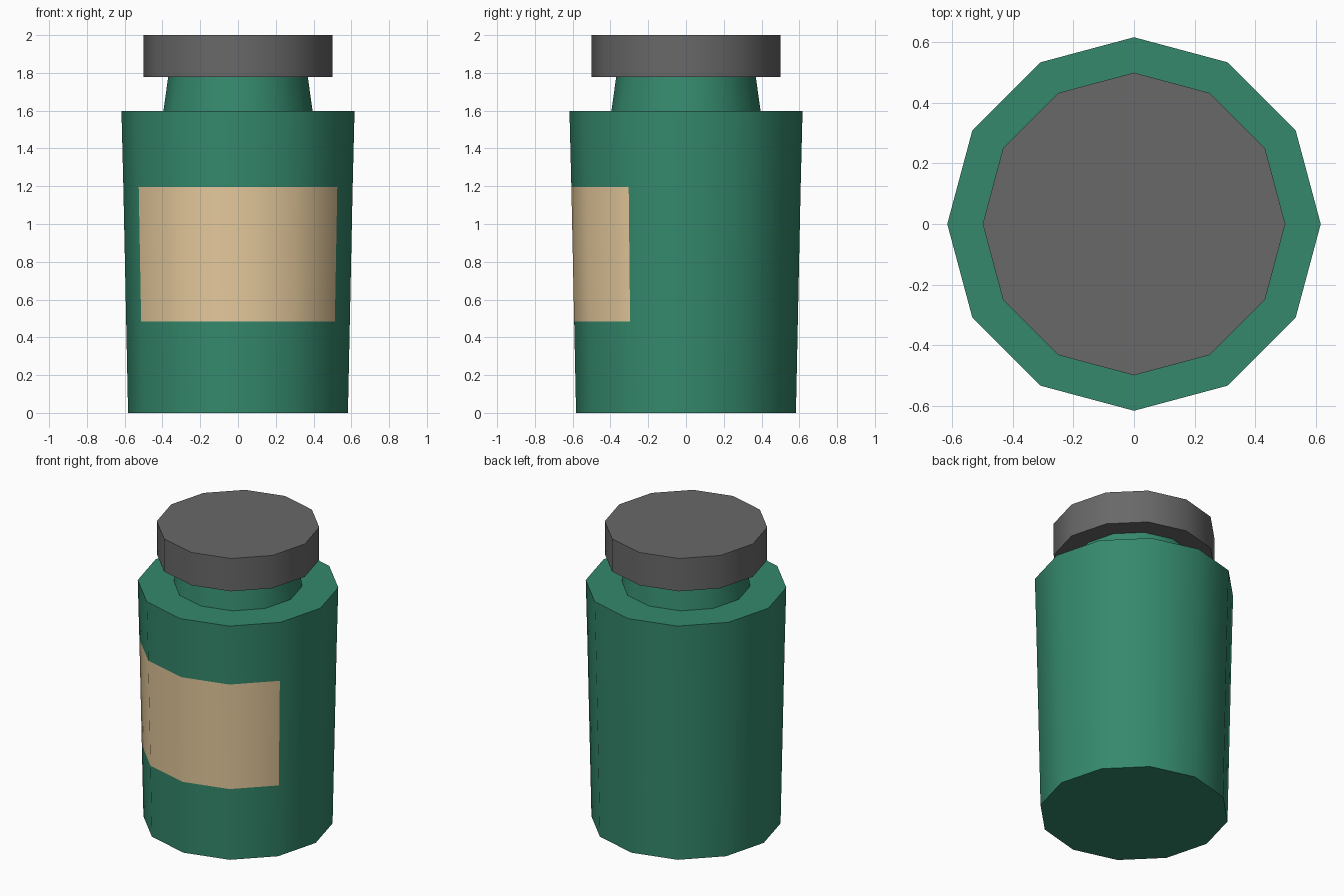
import bpy, bmesh, math

if "Cube" in bpy.data.objects:
    bpy.data.objects.remove(bpy.data.objects["Cube"])

SIDES = 12


def material(name, rgb):
    m = bpy.data.materials.new(name)
    m.diffuse_color = (*rgb, 1)
    m.use_nodes = True
    m.node_tree.nodes["Principled BSDF"].inputs["Base Color"].default_value = m.diffuse_color
    return m


def lathe(name, profile, mats):
    """Closed 12-sided solid from (radius, z) rings, bottom to top."""
    bm = bmesh.new()
    rings = [[bm.verts.new((r * math.cos(math.tau * i / SIDES),
                            r * math.sin(math.tau * i / SIDES), z))
              for i in range(SIDES)] for r, z in profile]
    for a, b in zip(rings, rings[1:]):
        for i in range(SIDES):
            j = (i + 1) % SIDES
            bm.faces.new((a[i], a[j], b[j], b[i]))
    bm.faces.new(rings[0][::-1])
    bm.faces.new(rings[-1])
    mesh = bpy.data.meshes.new(name)
    bm.to_mesh(mesh)
    bm.free()
    for m in mats:
        mesh.materials.append(m)
    obj = bpy.data.objects.new(name, mesh)
    bpy.context.collection.objects.link(obj)
    bpy.ops.object.select_all(action='DESELECT')
    obj.select_set(True)
    bpy.context.view_layer.objects.active = obj
    bpy.ops.object.shade_smooth_by_angle(angle=math.radians(40))
    return obj


green = material("green_glass", (0.035, 0.25, 0.15))
tan = material("label_paper", (0.79, 0.59, 0.335))
dark = material("cap_grey", (0.14, 0.14, 0.14))

# Bottle body with shoulder and neck; extra rings bound the label
LABEL_LOW, LABEL_HIGH = 0.483, 1.197
body = lathe("bottle_body",
             [(0.582, 0), (0.592, LABEL_LOW), (0.607, LABEL_HIGH), (0.617, 1.597),
              (0.395, 1.597), (0.368, 1.79)], [green, tan])

# Label: the four front panels between the label rings
for p in body.data.polygons:
    if LABEL_LOW < p.center.z < LABEL_HIGH and p.center.y < -0.3:
        p.material_index = 1

# Cap
lathe("cap", [(0.5, 1.778), (0.5, 2.0)], [dark])
